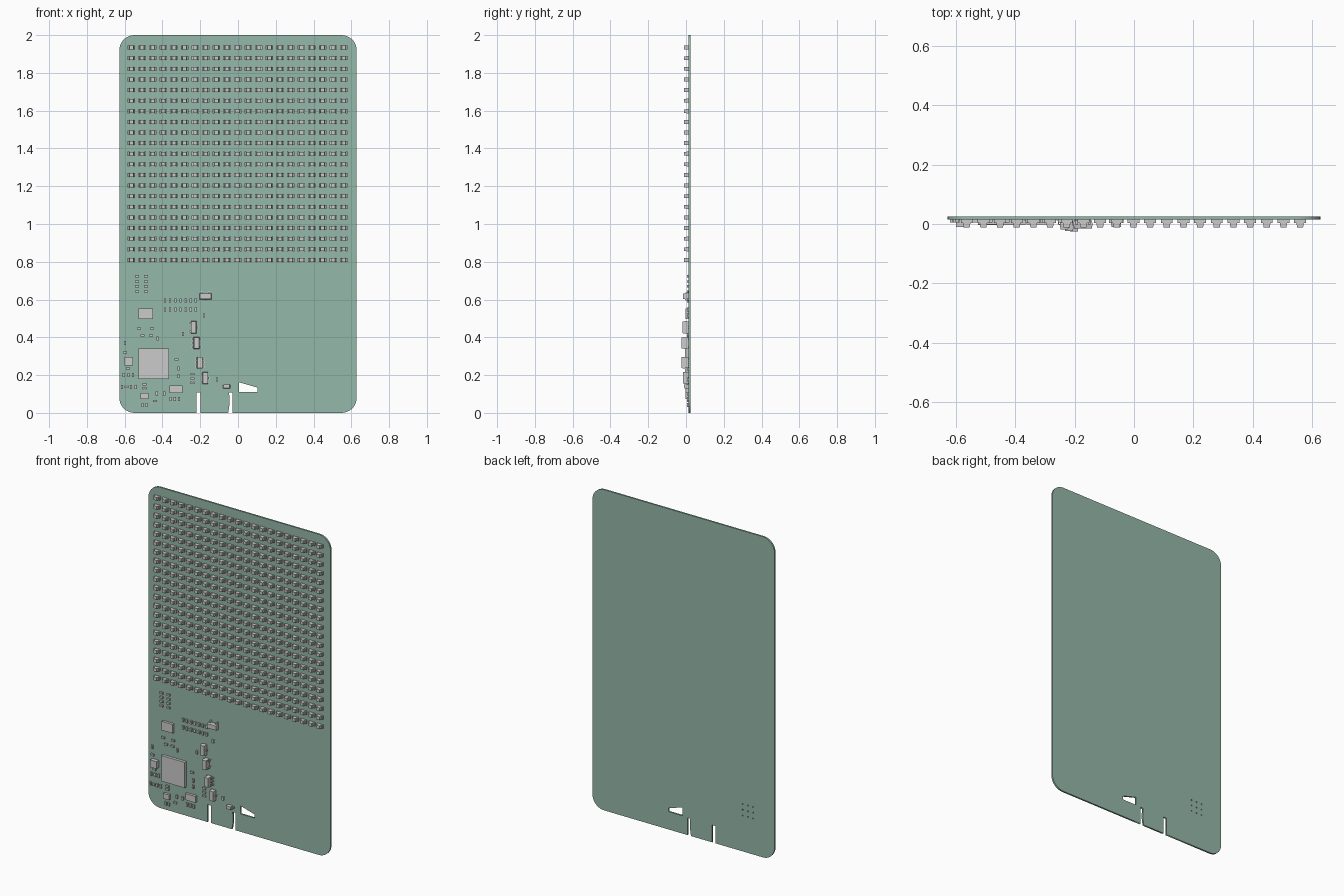
import bpy, bmesh, math
from mathutils import Matrix

if "Cube" in bpy.data.objects:
    bpy.data.objects.remove(bpy.data.objects["Cube"])

FACE, BACK = 0.0145, 0.025      # component side and rear side of the board


def box(bm, x, z, w, h, front, rear=FACE, tx=1.0, tz=1.0):
    """Box standing on the board; tx/tz taper the front face."""
    verts = bmesh.ops.create_cube(bm, size=1)["verts"]
    for v in verts:
        near = v.co.y < 0
        v.co = (x + v.co.x * w * (tx if near else 1),
                front if near else rear,
                z + v.co.z * h * (tz if near else 1))
    return verts


def finish(bm, name):
    bmesh.ops.recalc_face_normals(bm, faces=bm.faces)
    me = bpy.data.meshes.new(name)
    bm.to_mesh(me)
    bm.free()
    ob = bpy.data.objects.new(name, me)
    bpy.context.collection.objects.link(ob)
    return ob


def circle(cx, cz, r, n, a0=0.0, a1=2 * math.pi, closed=True):
    steps = n if closed else n - 1
    return [(cx + r * math.cos(a0 + (a1 - a0) * i / steps),
             cz + r * math.sin(a0 + (a1 - a0) * i / steps)) for i in range(n)]


# Board: rounded outline with two edge slots, a wedge hole and thermal vias
W, H, R = 0.628, 2.0, 0.08
q = math.pi / 2
outline = []
for i, (sx, z) in enumerate([(1, H - R), (-1, H - R), (-1, R), (1, R)]):
    outline += circle(sx * (W - R), z, R, 10, i * q, (i + 1) * q, False)
    if i == 2:
        outline += [(-0.221, 0), (-0.221, 0.108), (-0.198, 0.108), (-0.198, 0),
                    (-0.052, 0), (-0.044, 0.05), (-0.047, 0.108), (-0.028, 0.108), (-0.028, 0)]
wedge = [(0.006, 0.162), (0.104, 0.134), (0.104, 0.111), (0.006, 0.111)]
vias = [circle(-0.445 + 0.036 * i, 0.26 + 0.036 * j, 0.004, 10)
        for i in (-1, 0, 1) for j in (-1, 0, 1)]

cu = bpy.data.curves.new("circuit_board", "CURVE")
cu.dimensions = "2D"
cu.fill_mode = "BOTH"
cu.extrude = (BACK - FACE) / 2
for loop in [outline, wedge] + vias:
    sp = cu.splines.new("POLY")
    sp.points.add(len(loop) - 1)
    for p, (x, z) in zip(sp.points, loop):
        p.co = (x, z, 0, 1)
    sp.use_cyclic_u = True
board = bpy.data.objects.new("circuit_board", cu)
bpy.context.collection.objects.link(board)
board.rotation_euler = (math.pi / 2, 0, 0)
board.location.y = (FACE + BACK) / 2
bpy.context.view_layer.objects.active = board
board.select_set(True)
bpy.ops.object.convert(target="MESH")
board = bpy.context.view_layer.objects.active
green = bpy.data.materials.new("board_green")
green.diffuse_color = (0.30, 0.48, 0.40, 1)
green.use_nodes = True
green.node_tree.nodes["Principled BSDF"].inputs["Base Color"].default_value = green.diffuse_color
board.data.materials.clear()
board.data.materials.append(green)

# LED matrix: one LED repeated 21 x 21
bm = bmesh.new()
lx, lz, pitch = -0.564, 0.81, 0.0562
box(bm, lx, lz, 0.034, 0.020, 0.004)
box(bm, lx, lz, 0.025, 0.020, -0.011, 0.004, tx=0.82)
for s in (-1, 1):
    box(bm, lx + s * 0.0165, lz, 0.007, 0.0215, 0.003)
leds = finish(bm, "led_matrix")
for axis in (0, 2):
    m = leds.modifiers.new("repeat", "ARRAY")
    m.count = 21
    m.use_relative_offset = False
    m.use_constant_offset = True
    off = [0, 0, 0]
    off[axis] = pitch
    m.constant_offset_displace = off

# Flat square packages: x, z, width, height, front
flat = {
    "main_processor": (-0.446, 0.26, 0.161, 0.160, -0.004),
    "memory_chip": (-0.488, 0.525, 0.076, 0.056, -0.002),
    "crystal": (-0.578, 0.273, 0.045, 0.045, -0.010),
    "sensor_chip": (-0.495, 0.09, 0.042, 0.032, -0.002),
    "interface_chip": (-0.328, 0.126, 0.069, 0.040, -0.002),
}
for name, (x, z, w, h, front) in flat.items():
    bm = bmesh.new()
    box(bm, x, z, w, h, front, FACE - 0.001)
    box(bm, x, z, w * 0.96, h * 0.96, FACE - 0.001)
    finish(bm, name)


# Leaded packages: pins bend down either side of a chamfered body
def leaded(name, x, z, w, h, front, left, right, turn=False):
    bm = bmesh.new()
    mid = front * 0.5 + FACE * 0.5
    box(bm, 0, 0, w, h, front, mid, 0.86, 0.94)
    for v in box(bm, 0, 0, w, h, mid, FACE - 0.002):
        if v.co.y > mid:
            v.co.x *= 0.88
            v.co.z *= 0.95
    for s, pins in ((-1, left), (1, right)):
        for p in pins:
            pz = p * h * 0.33
            box(bm, s * (w / 2 + 0.002), pz, 0.006, 0.010, mid - 0.001, mid + 0.002)
            box(bm, s * (w / 2 + 0.004), pz, 0.003, 0.010, mid)
            box(bm, s * (w / 2 + 0.007), pz, 0.008, 0.010, FACE - 0.003)
    if turn:
        bm.transform(Matrix.Rotation(math.pi / 2, 4, "Y"))
    bm.transform(Matrix.Translation((x, 0, z)))
    finish(bm, name)


leaded("regulator_upper", -0.235, 0.453, 0.030, 0.066, -0.018, (-1, 1), (0,))
leaded("amplifier_upper", -0.219, 0.37, 0.031, 0.062, -0.024, (-1, 0, 1), (-1, 1))
leaded("amplifier_lower", -0.202, 0.266, 0.030, 0.062, -0.025, (-1, 0, 1), (-1, 0, 1))
leaded("regulator_lower", -0.173, 0.185, 0.030, 0.064, -0.016, (-1, 1), (0,))
leaded("transistor", -0.172, 0.617, 0.032, 0.064, -0.016, (-1, 1), (0,), True)
leaded("diode", -0.06, 0.14, 0.022, 0.034, -0.010, (), (), True)
bm = bmesh.new()
for s in (-1, 1):
    box(bm, -0.06 + s * 0.02, 0.14, 0.008, 0.012, 0.003)
finish(bm, "diode_leads")

# Small passives: body with two slightly larger end caps
across = [(x, z) for x in (-0.534, -0.488) for z in (0.643, 0.670, 0.696, 0.723)]
across += [(-0.24, z) for z in (0.159, 0.182, 0.206)]
across += [(-0.524, 0.447), (-0.455, 0.447), (-0.505, 0.41), (-0.46, 0.41), (-0.598, 0.32),
           (-0.582, 0.235), (-0.325, 0.283), (-0.59, 0.138), (-0.495, 0.151),
           (-0.495, 0.131), (-0.44, 0.063)]
upright = [(x, z) for x in (-0.386, -0.36, -0.331, -0.304, -0.276, -0.25, -0.224)
           for z in (0.547, 0.594)]
upright += [(x, 0.20) for x in (-0.605, -0.58, -0.556)]
upright += [(x, 0.138) for x in (-0.614, -0.566, -0.542)]
upright += [(x, 0.074) for x in (-0.357, -0.335, -0.312)]
upright += [(-0.18, 0.516), (-0.291, 0.418), (-0.426, 0.394), (-0.598, 0.37), (-0.315, 0.235),
            (-0.315, 0.196), (-0.43, 0.103), (-0.39, 0.103), (-0.505, 0.042),
            (-0.484, 0.042), (-0.111, 0.178)]
for name, spots, dx, dz in (("passives_across", across, 1, 0), ("passives_upright", upright, 0, 1)):
    bm = bmesh.new()
    for x, z in spots:
        box(bm, x, z, 0.011 + 0.006 * dx, 0.011 + 0.006 * dz, 0.0055)
        for s in (-1, 1):
            box(bm, x + s * 0.008 * dx, z + s * 0.008 * dz,
                0.012 - 0.007 * dx, 0.012 - 0.007 * dz, 0.005)
    finish(bm, name)
